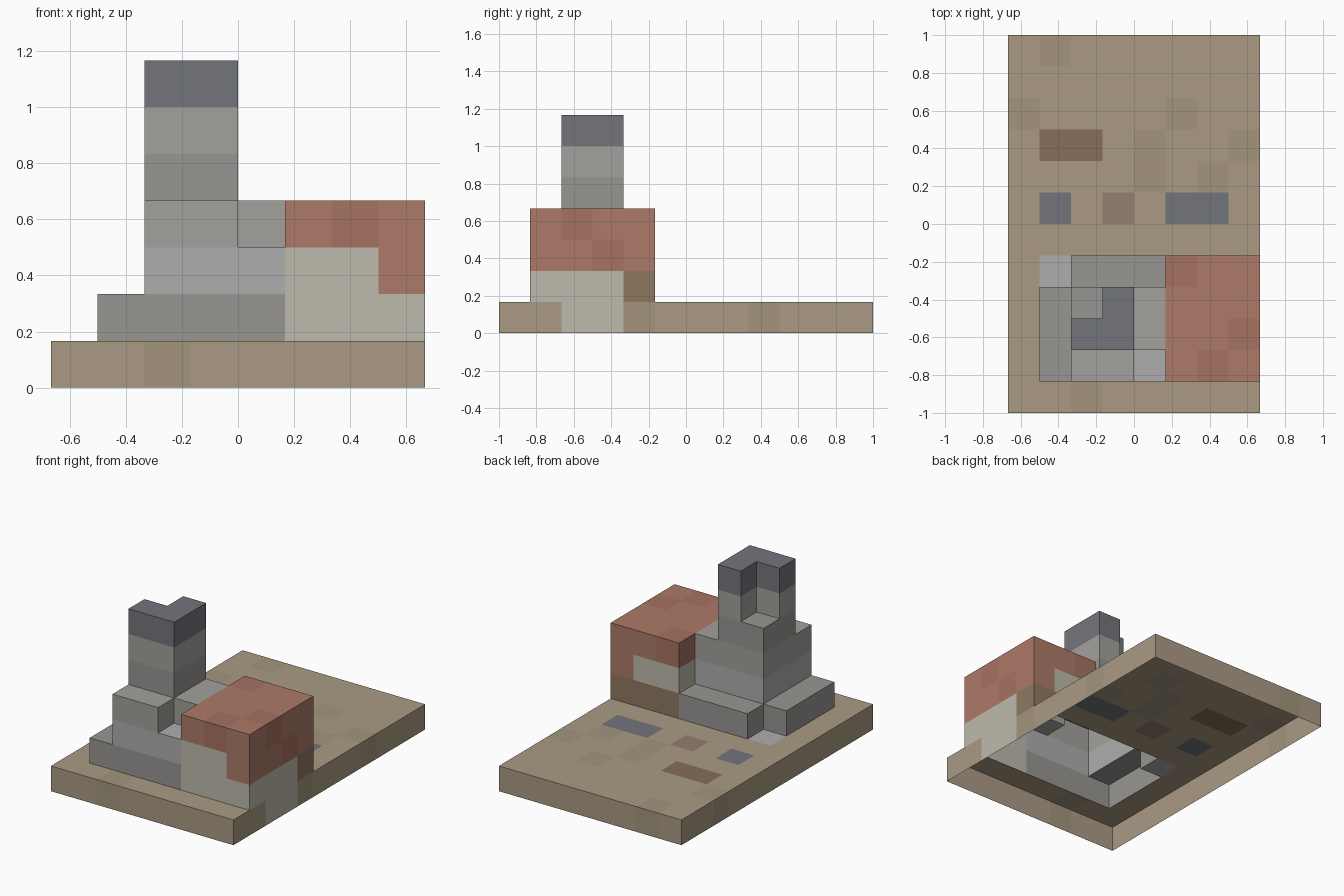
import bpy, bmesh
from mathutils import Vector

if "Cube" in bpy.data.objects:
    bpy.data.objects.remove(bpy.data.objects["Cube"])

U = 1 / 6  # cell size; cell (i, j, k) spans i..i+1 in x, j..j+1 in y, k..k+1 in z

COLOURS = {
    "earth": (170, 154, 132), "earth_dark": (163, 149, 125), "earth_pale": (170, 151, 127),
    "soil": (134, 110, 88), "clay": (150, 126, 112), "slate": (116, 117, 124),
    "stone": (163, 161, 156), "stone_dark": (152, 150, 146), "stone_pale": (172, 174, 172),
    "plaster": (190, 186, 172), "roof_red": (172, 122, 104), "roof_red_dark": (165, 114, 97),
    "timber": (143, 121, 97),
}


def make_material(name, rgb):
    m = bpy.data.materials.new(name)
    m.diffuse_color = [((c / 255 + 0.055) / 1.055) ** 2.4 for c in rgb] + [1]
    m.use_nodes = True
    m.node_tree.nodes["Principled BSDF"].inputs["Base Color"].default_value = m.diffuse_color
    return m


MATS = {n: make_material(n, c) for n, c in COLOURS.items()}

# Column heights in cells: ground everywhere, then the buildings
height = {(i, j): 1 for i in range(-4, 4) for j in range(-6, 6)}


def raise_block(x0, x1, y0, y1, h):
    for i in range(x0, x1):
        for j in range(y0, y1):
            height[i, j] = h


raise_block(1, 4, -5, -1, 4)      # house
raise_block(-3, -2, -5, -2, 2)    # left footing
raise_block(-2, 1, -2, -1, 2)     # back footing
raise_block(-2, 0, -5, -4, 4)     # front buttress
raise_block(0, 1, -5, -4, 3)      # low front buttress
raise_block(0, 1, -4, -2, 4)      # wall joining the house
raise_block(-2, 0, -4, -2, 7)     # tower shaft
raise_block(-2, -1, -3, -2, 5)    # tower back corner notch

# Coloured ground patches
patches = {(-3, 2): "soil", (-2, 2): "soil", (-3, 0): "slate", (1, 0): "slate",
           (2, 0): "slate", (-1, 0): "clay", (-3, -2): "stone_pale",
           (3, -4): "plaster", (3, -3): "plaster"}
dark_earth = {(-3, 5), (-4, 3), (1, 3), (0, 2), (3, 2), (0, 1), (-2, -6), (3, -2), (2, 1)}


def classify(i, j, k):
    """Part name and colour of one cell."""
    if k == 0:
        colour = patches.get((i, j))
        return "ground", colour or ("earth_dark" if (i, j) in dark_earth else "earth")
    if i >= 1:
        red = "roof_red_dark" if (i * 3 + j * 5 + k) % 4 == 0 else "roof_red"
        if k == 3 or (k == 2 and i == 3):
            return "house_roof", red
        if k == 1 and j == -2:
            return "house_timber_wall", "timber"
        return "house_wall", "plaster"
    if k == 6:
        return "tower_roof", "slate"
    if k >= 4:
        return "tower_shaft", "stone_dark" if k == 4 else "stone"
    if k == 1:
        return "tower_footing", "stone_dark"
    return "tower_base", "stone_pale" if k == 2 else "stone"


# Collect the exposed cell faces of each part; the underside stays open
parts = {}
SIDES = [Vector(d) for d in ((1, 0, 0), (-1, 0, 0), (0, 1, 0), (0, -1, 0), (0, 0, 1))]
for (i, j), h in height.items():
    for k in range(h):
        part, colour = classify(i, j, k)
        for n in SIDES:
            if k + n.z < height.get((i + int(n.x), j + int(n.y)), 0):
                continue
            centre = Vector((i + 0.5, j + 0.5, k + 0.5)) + n / 2
            a = Vector((n.y, n.z, n.x)) / 2
            b = n.cross(a)
            quad = [centre - a - b, centre + a - b, centre + a + b, centre - a + b]
            parts.setdefault(part, []).append((quad, colour))

# One flat-shaded object per part, with cells of the same colour merged
for name, faces in parts.items():
    bm = bmesh.new()
    mesh = bpy.data.meshes.new(name)
    used = []
    for quad, colour in faces:
        if colour not in used:
            used.append(colour)
            mesh.materials.append(MATS[colour])
        f = bm.faces.new([bm.verts.new(p * U) for p in quad])
        f.material_index = used.index(colour)
    bmesh.ops.remove_doubles(bm, verts=bm.verts, dist=0.001)
    bmesh.ops.dissolve_limit(bm, angle_limit=0.01, verts=bm.verts, edges=bm.edges,
                             delimit={"MATERIAL"})
    bm.to_mesh(mesh)
    bm.free()
    bpy.context.collection.objects.link(bpy.data.objects.new(name, mesh))
